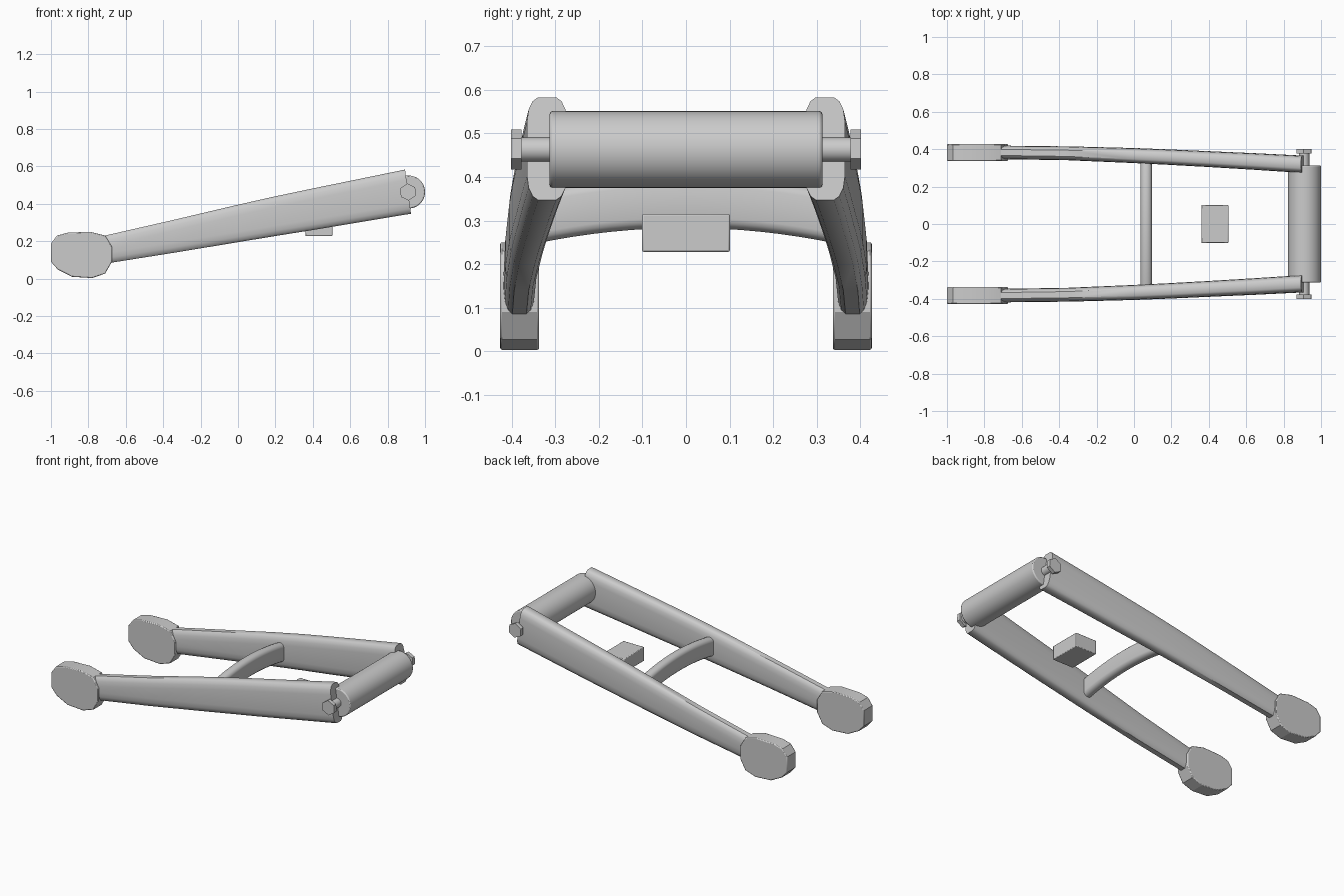
import bpy, bmesh, math
from mathutils import Vector

if "Cube" in bpy.data.objects:
    bpy.data.objects.remove(bpy.data.objects["Cube"])

grey = bpy.data.materials.new("plain grey")
grey.diffuse_color = (0.6, 0.6, 0.6, 1)
grey.use_nodes = True
grey.node_tree.nodes["Principled BSDF"].inputs["Base Color"].default_value = grey.diffuse_color


def finish(name, bm, bevel=0.0, angle=35):
    bmesh.ops.recalc_face_normals(bm, faces=bm.faces)
    me = bpy.data.meshes.new(name)
    bm.to_mesh(me)
    bm.free()
    me.materials.append(grey)
    ob = bpy.data.objects.new(name, me)
    bpy.context.collection.objects.link(ob)
    if bevel:
        m = ob.modifiers.new("bevel", 'BEVEL')
        m.width, m.segments, m.limit_method = bevel, 2, 'ANGLE'
        m.angle_limit = math.radians(50)
    bpy.ops.object.select_all(action='DESELECT')
    ob.select_set(True)
    bpy.context.view_layer.objects.active = ob
    bpy.ops.object.shade_smooth_by_angle(angle=math.radians(angle))
    return ob


def loft(name, rings, bevel=0.0, angle=35):
    """Skin a row of equal-length rings and cap both ends."""
    bm = bmesh.new()
    vs = [[bm.verts.new(p) for p in r] for r in rings]
    n = len(vs[0])
    for a, b in zip(vs, vs[1:]):
        for i in range(n):
            bm.faces.new((a[i], a[(i + 1) % n], b[(i + 1) % n], b[i]))
    bm.faces.new(vs[0])
    bm.faces.new(vs[-1])
    return finish(name, bm, bevel, angle)


def turned(name, x, z, r, y0, y1, n, start=0.0, bevel=0.0):
    """Cylinder or prism lying along y."""
    ring = [(x + r * math.cos(start + math.tau * i / n),
             z + r * math.sin(start + math.tau * i / n)) for i in range(n)]
    return loft(name, [[(px, y, pz) for px, pz in ring] for y in (y0, y1)], bevel)


# Outline of the end pads (x, z)
PAD = [(-1, .187), (-.968, .23), (-.91, .246), (-.79, .25), (-.71, .23), (-.674, .17),
       (-.674, .09), (-.71, .027), (-.78, .003), (-.888, .01), (-.963, .048), (-1, .09)]
# Arm stations: x, bottom z, top z, centre y, half width
ARM = [(-.72, .08, .226, .383, .036), (-.35, .139, .310, .378, .037),
       (0, .197, .392, .366, .040), (.2, .230, .437, .357, .041),
       (.4, .262, .479, .347, .042), (.65, .304, .530, .334, .044),
       (.909, .347, .583, .319, .046)]
# Quarter section: (width fraction, distance below the top)
CORNER = [(1, .055), (.92, .028), (.72, .009), (.45, 0)]

for side, label in ((-1, "front"), (1, "rear")):
    # Arm: rounded tall section following the stations
    rings = []
    for x, zb, zt, yc, w in ARM:
        zc, h = (zb + zt) / 2, (zt - zb) / 2
        q = [(f * w, h - d) for f, d in CORNER]
        sec = q + [(-a, b) for a, b in reversed(q)]
        sec += [(-a, -b) for a, b in sec]
        rings.append([(x - .135 * dz, side * (yc + dy), zc + dz) for dy, dz in sec])
    loft(label + "_arm", rings, angle=40)
    # Pad at the low end
    loft(label + "_pad", [[(x, side * y, z) for x, z in PAD] for y in (.337, .427)],
         bevel=.005, angle=20)
    # Hexagonal nut on the rod end
    turned(label + "_nut", .909, .463, .046, side * .378, side * .402, 6, math.radians(94))

# Roller and its rod
turned("roller", .912, .463, .088, -.313, .313, 48, bevel=.006)
turned("roller_rod", .909, .463, .028, -.385, .385, 24)

# Arched crossbar with rounded top and bottom edges
rings = []
for k in range(17):
    t = -1 + k / 8
    zc = .3425 - .036 * t * t
    ring = []
    for i in range(16):
        a = math.pi * (i % 8) / 7
        s = 1 if i < 8 else -1
        ring.append((.065 + s * .03 * math.cos(a), t * .345,
                     zc + s * (.036 + .024 * math.sin(a))))
    rings.append(ring)
loft("crossbar", rings, angle=40)

# Small block between the arms
loft("block", [[(x, y, z) for x, z in ((.36, .228), (.505, .228), (.505, .315), (.36, .315))]
               for y in (-.101, .101)], bevel=.004)
